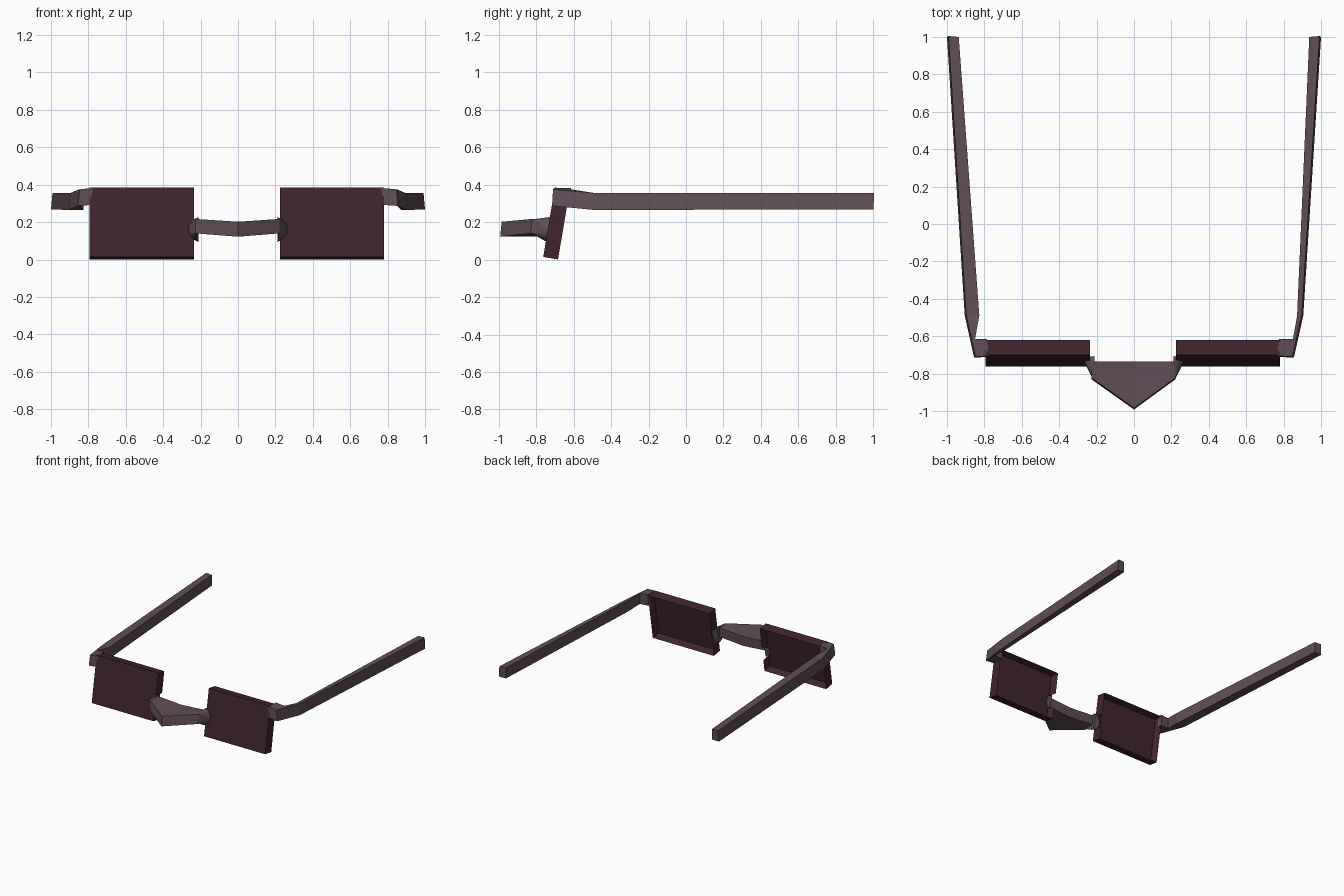
import bpy, bmesh, math
from mathutils import Vector

if "Cube" in bpy.data.objects:
    bpy.data.objects.remove(bpy.data.objects["Cube"])


def material(name, rgb):
    m = bpy.data.materials.new(name)
    m.diffuse_color = (*rgb, 1)
    m.use_nodes = True
    m.node_tree.nodes["Principled BSDF"].inputs["Base Color"].default_value = m.diffuse_color
    return m


LENS = material("dark maroon", (0.052, 0.018, 0.029))
FRAME = material("dusty mauve", (0.118, 0.077, 0.093))


def finish(name, bm, mat):
    bmesh.ops.recalc_face_normals(bm, faces=bm.faces)
    me = bpy.data.meshes.new(name)
    bm.to_mesh(me)
    bm.free()
    me.materials.append(mat)
    ob = bpy.data.objects.new(name, me)
    bpy.context.collection.objects.link(ob)
    return ob


def loft(name, rings, mat):
    """Join four-sided cross-sections into a closed bar."""
    bm = bmesh.new()
    rows = [[bm.verts.new(p) for p in r] for r in rings]
    for a, b in zip(rows, rows[1:]):
        for i in range(4):
            j = (i + 1) % 4
            bm.faces.new((a[i], a[j], b[j], b[i]))
    bm.faces.new(rows[0])
    bm.faces.new(rows[-1])
    return finish(name, bm, mat)


# Tilted lens plane: x across, h up the front face, d back into the slab
TILT = math.atan2(0.062, 0.371)
HEIGHT, DEPTH = 0.376, 0.08


def tilted(x, h, d):
    s, c = math.sin(TILT), math.cos(TILT)
    return Vector((x, -0.762 + h * s + d * c, 0.014 + h * c - d * s))


def arc_point(side, i, n, d):
    a = math.tau * i / n
    return side * (0.2 + 0.065 * math.cos(a)), 0.15 + 0.065 * math.sin(a), d


def lens(name, x0, x1, side):
    # slab hollowed from the back, leaving a rim
    bm = bmesh.new()
    bmesh.ops.create_cube(bm, size=1)
    for v in bm.verts:
        v.co = tilted(x0 + (v.co.x + 0.5) * (x1 - x0), (v.co.z + 0.5) * HEIGHT,
                      (v.co.y + 0.5) * DEPTH)
    bm.normal_update()
    back = max(bm.faces, key=lambda f: f.normal.y)
    bmesh.ops.inset_region(bm, faces=[back], thickness=0.028)
    push = tilted(0, 0, 0) - tilted(0, 0, 0.05)
    bmesh.ops.translate(bm, verts=back.verts, vec=push)
    ob = finish(name, bm, LENS)

    # round notch where the bridge meets the inner rim
    cut = bmesh.new()
    n = 20
    ends = [[cut.verts.new(tilted(*arc_point(side, i, n, d))) for i in range(n)]
            for d in (-0.05, 0.15)]
    for i in range(n):
        j = (i + 1) % n
        cut.faces.new((ends[0][i], ends[0][j], ends[1][j], ends[1][i]))
    for e in ends:
        cut.faces.new(e)
    cutter = finish("notch_cutter", cut, LENS)
    cutter.hide_render = True
    mod = ob.modifiers.new("notch", "BOOLEAN")
    mod.operation = "DIFFERENCE"
    mod.solver = "EXACT"
    mod.object = cutter
    bpy.context.view_layer.objects.active = ob
    bpy.ops.object.modifier_apply(modifier=mod.name)
    bpy.data.objects.remove(cutter)


lens("left_lens", -0.795, -0.235, -1)
lens("right_lens", 0.225, 0.78, 1)


# Temple arms with bent hinge ends; the left one is thicker at the bend
def temple(name, side, lens_x, bend_in):
    sections = [  # outer x, outer y, inner x, inner y, bottom z, top z
        (lens_x, -0.71, lens_x, -0.615, 0.292, 0.382),
        (0.855, -0.715, 0.85, -0.615, 0.287, 0.375),
        (0.905, -0.49, bend_in, -0.49, 0.265, 0.355),
        (1.0, 1.0, 0.937, 1.0, 0.268, 0.355),
    ]
    rings = []
    for xo, yo, xi, yi, zb, zt in sections:
        rings.append([(side * xo, yo, zb), (side * xi, yi, zb),
                      (side * xi, yi, zt), (side * (xo - 0.008), yo + 0.005, zt)])
    loft(name, rings, FRAME)


temple("left_temple", -1, 0.785, 0.827)
temple("right_temple", 1, 0.775, 0.872)

# Pointed bridge
bridge = []
for x, y, zb, zt in ((-0.228, -0.83, 0.14, 0.217), (0, -0.992, 0.122, 0.202),
                     (0.222, -0.83, 0.14, 0.217)):
    bridge.append([(x, y, zb), (x, y + 0.008, zt), (x, -0.735, zt), (x, -0.74, zb)])
loft("bridge", bridge, FRAME)

# Flared lugs joining the bridge to the lenses
for name, side in (("left_lug", -1), ("right_lug", 1)):
    bm = bmesh.new()
    for d in (-0.003, 0.02):
        for i in range(-5, 6):
            x, h, _ = arc_point(side, i, 20, d)
            bm.verts.new(tilted(side * max(abs(x), 0.212), h, d))
    for y, z in ((-0.79, 0.14), (-0.825, 0.142), (-0.82, 0.215)):
        bm.verts.new((side * 0.222, y, z))
        bm.verts.new((side * 0.212, y, z))
    bmesh.ops.convex_hull(bm, input=bm.verts)
    loose = [v for v in bm.verts if not v.link_faces]
    bmesh.ops.delete(bm, geom=loose, context="VERTS")
    finish(name, bm, FRAME)
